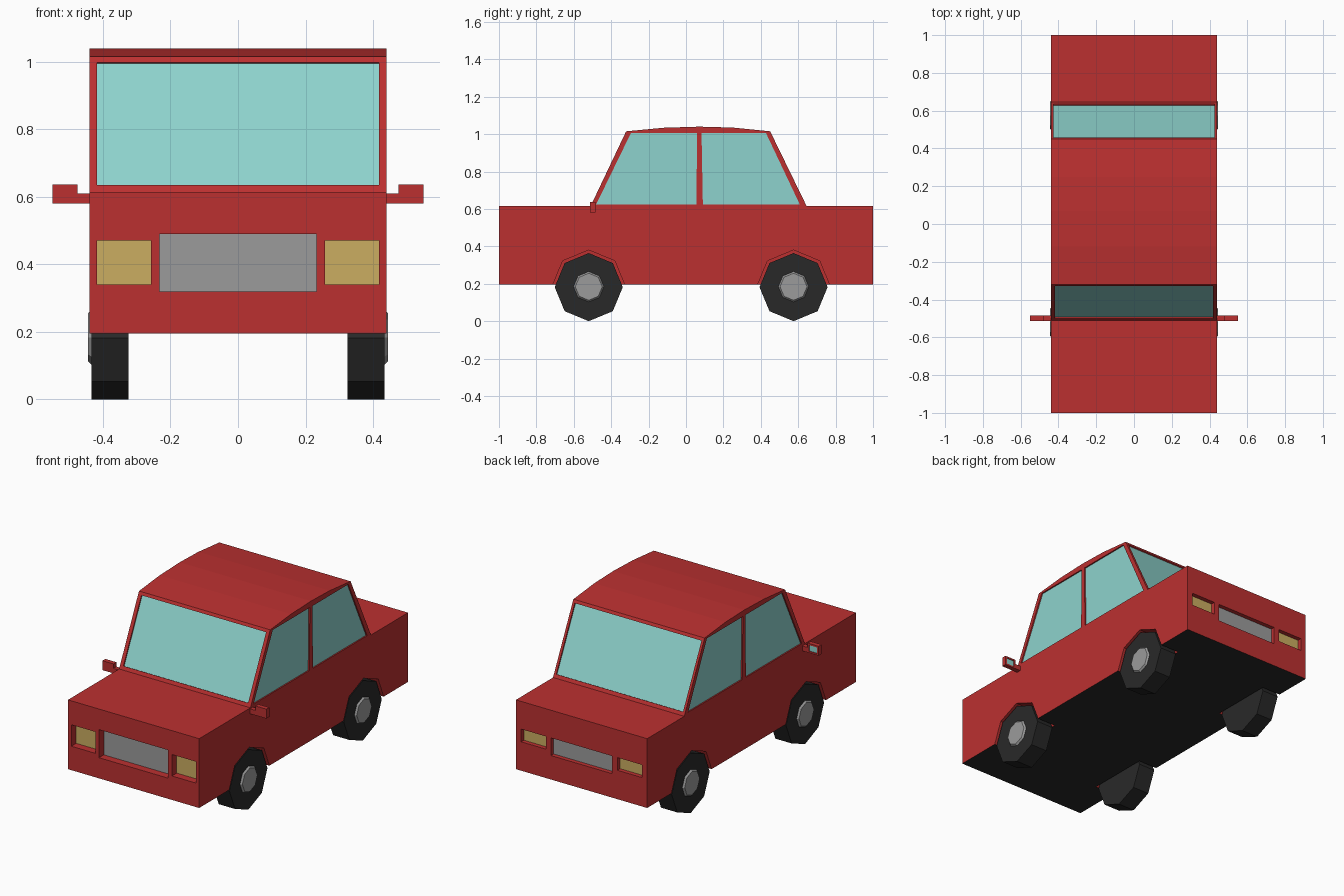
import bpy, bmesh, math
from mathutils import Vector

if "Cube" in bpy.data.objects:
    bpy.data.objects.remove(bpy.data.objects["Cube"])


def material(name, rgb):
    m = bpy.data.materials.new(name)
    m.diffuse_color = (*rgb, 1)
    m.use_nodes = True
    m.node_tree.nodes["Principled BSDF"].inputs["Base Color"].default_value = m.diffuse_color
    return m


RED = material("red_paint", (0.5, 0.03, 0.03))
GLASS = material("glass", (0.27, 0.65, 0.61))
LAMP = material("lamp_yellow", (0.6, 0.42, 0.12))
BLACK = material("rubber_black", (0.022, 0.022, 0.022))
GREY = material("grille_grey", (0.33, 0.33, 0.33))


def prism(name, poly, sweep, mat=None):
    """Extrude a flat polygon along a vector into a closed solid."""
    bm = bmesh.new()
    face = bm.faces.new([bm.verts.new(p) for p in poly])
    ext = bmesh.ops.extrude_face_region(bm, geom=[face], use_keep_orig=True)
    verts = [g for g in ext["geom"] if isinstance(g, bmesh.types.BMVert)]
    bmesh.ops.translate(bm, vec=Vector(sweep), verts=verts)
    bmesh.ops.recalc_face_normals(bm, faces=bm.faces)
    me = bpy.data.meshes.new(name)
    bm.to_mesh(me)
    bm.free()
    ob = bpy.data.objects.new(name, me)
    bpy.context.collection.objects.link(ob)
    if mat:
        me.materials.append(mat)
    return ob


def rect_xz(x0, x1, z0, z1, y):
    return [(x0, y, z0), (x1, y, z0), (x1, y, z1), (x0, y, z1)]


def octagon(x, y, z, r):
    return [(x, y + r * math.sin(i * math.pi / 4), z + r * math.cos(i * math.pi / 4)) for i in range(8)]


def cut(target, cutter):
    """Subtract a cutter from the target, then discard it."""
    mod = target.modifiers.new("cut", "BOOLEAN")
    mod.operation, mod.solver, mod.object = "DIFFERENCE", "EXACT", cutter
    bpy.context.view_layer.objects.active = target
    bpy.ops.object.modifier_apply(modifier=mod.name)
    bpy.data.objects.remove(cutter)


def recess(target, name, poly, inward, depth, mat):
    """Sink an opening into the target and set a panel at its bottom."""
    n = Vector(inward).normalized()
    pts = [Vector(p) for p in poly]
    cut(target, prism("cutter", [p - n * 0.05 for p in pts], n * (0.05 + depth)))
    prism(name, [p + n * (depth - 0.004) for p in pts], n * 0.012, mat)


# lower body with dark underside
W = 0.44
body = prism("body", rect_xz(-W, W, 0.195, 0.615, -1), (0, 2, 0), RED)
body.data.materials.append(BLACK)
for f in body.data.polygons:
    if f.normal.z < -0.9:
        f.material_index = 1

# wheel arches and wheels
for end, y in (("front", -0.52), ("rear", 0.575)):
    for side, s in (("left", 1), ("right", -1)):
        cut(body, prism("cutter", octagon(s * 0.315, y, 0.183, 0.197), (s * 0.2, 0, 0)))
        prism(f"{end}_{side}_tyre", octagon(s * 0.325, y, 0.182, 0.182), (s * 0.109, 0, 0), BLACK)
        bpy.ops.mesh.primitive_cone_add(vertices=8, radius1=0.09, radius2=0.072, depth=0.02,
                                        location=(s * 0.434, y, 0.184),
                                        rotation=(0, s * math.pi / 2, 0))
        hub = bpy.context.object
        hub.name = f"{end}_{side}_hub"
        hub.data.materials.append(GREY)

# front grille and headlights, rear plate panel and tail lights
recess(body, "front_grille", rect_xz(-0.232, 0.232, 0.32, 0.49, -1), (0, 1, 0), 0.05, GREY)
recess(body, "rear_panel", rect_xz(-0.205, 0.205, 0.34, 0.447, 1), (0, -1, 0), 0.03, GREY)
for side, s in (("left", 1), ("right", -1)):
    recess(body, f"{side}_headlight", rect_xz(s * 0.257, s * 0.417, 0.34, 0.47, -1), (0, 1, 0), 0.05, LAMP)
    recess(body, f"{side}_tail_light", rect_xz(s * 0.24, s * 0.405, 0.37, 0.447, 1), (0, -1, 0), 0.03, LAMP)

# cabin with gently arched roof
profile = [(-0.51, 0.605), (-0.51, 0.615), (-0.32, 1.015), (-0.12, 1.034), (0.07, 1.04),
           (0.25, 1.035), (0.45, 1.015), (0.645, 0.615), (0.645, 0.605)]
cabin = prism("cabin", [(-W, y, z) for y, z in profile], (2 * W, 0, 0), RED)


def sloped(y0, y1, half):
    """Window outline on a slope running from y0 (z 0.615) to y1 (z 1.015)."""
    pts = [(y0 + (y1 - y0) * (z - 0.615) / 0.4, z) for z in (0.635, 0.998)]
    (ya, za), (yb, zb) = pts
    return [(-half, ya, za), (half, ya, za), (half, yb, zb), (-half, yb, zb)]


# windscreen, rear window and side windows
recess(cabin, "windscreen", sloped(-0.51, -0.32, 0.418), (0, 0.4, -0.19), 0.012, GLASS)
recess(cabin, "rear_window", sloped(0.645, 0.45, 0.425), (0, -0.4, -0.195), 0.012, GLASS)
panes = {"front": [(-0.48, 0.625), (0.055, 0.625), (0.06, 1.005), (-0.295, 1.005)],
         "rear": [(0.09, 0.625), (0.608, 0.625), (0.428, 1.005), (0.083, 1.005)]}
for side, s in (("left", 1), ("right", -1)):
    for end, pts in panes.items():
        recess(cabin, f"{end}_{side}_window", [(s * W, y, z) for y, z in pts], (-s, 0, 0), 0.012, GLASS)

    # wing mirror: stepped housing with rear-facing glass
    shape = [(0.43, 0.58), (0.55, 0.58), (0.55, 0.637), (0.476, 0.637), (0.476, 0.61), (0.43, 0.61)]
    mirror = prism(f"{side}_mirror", [(s * x, -0.513, z) for x, z in shape], (0, 0.028, 0), RED)
    recess(mirror, f"{side}_mirror_glass", rect_xz(s * 0.486, s * 0.54, 0.59, 0.627, -0.485),
           (0, -1, 0), 0.008, GLASS)
